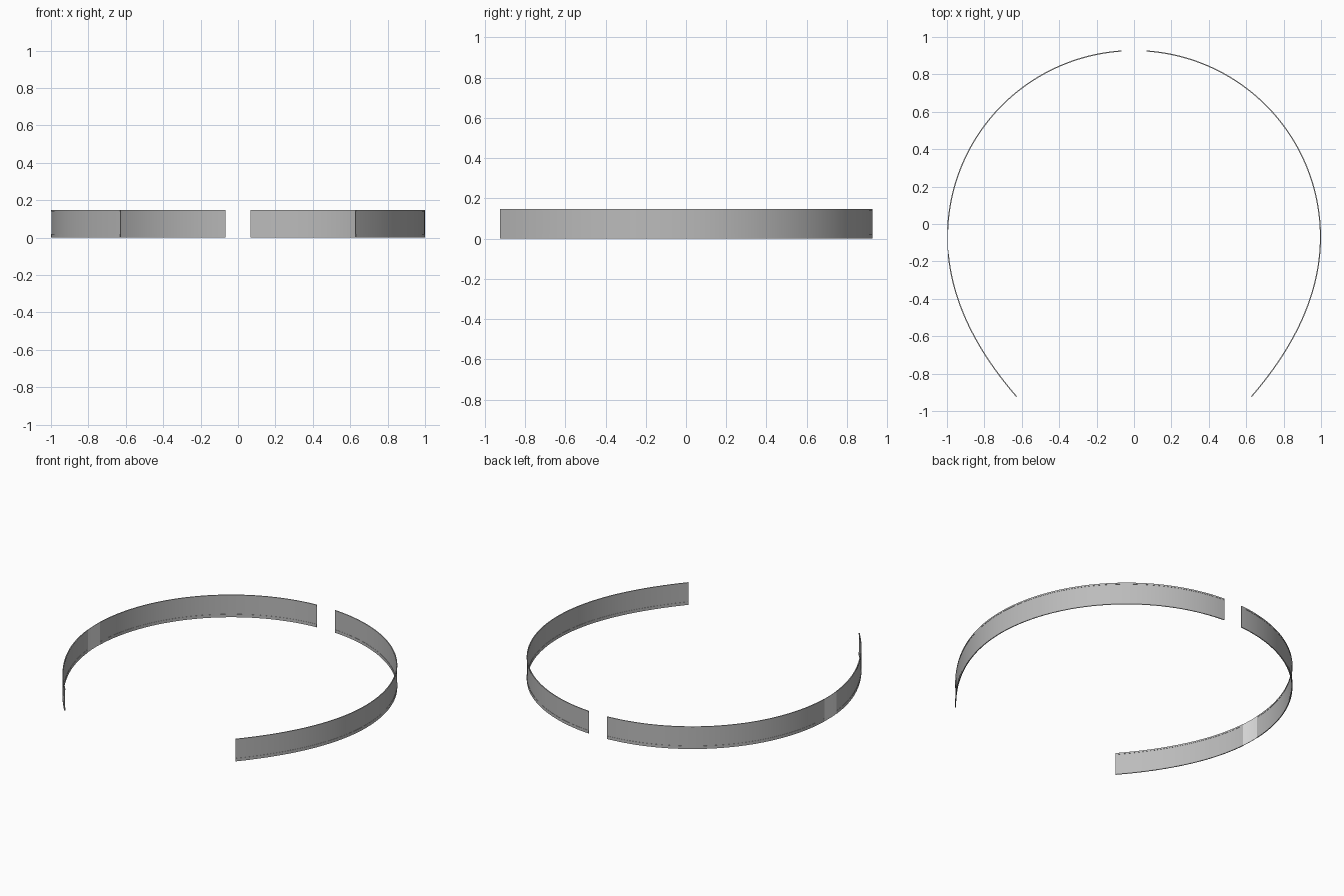
import bpy
import bmesh
import math

if "Cube" in bpy.data.objects:
    bpy.data.objects.remove(bpy.data.objects["Cube"], do_unlink=True)


def make_material(name, value):
    mat = bpy.data.materials.new(name)
    mat.use_nodes = True
    color = (value, value, value, 1)
    mat.diffuse_color = color
    mat.node_tree.nodes["Principled BSDF"].inputs["Base Color"].default_value = color
    return mat


grey = make_material("grey metal", 0.5)
white = make_material("white panel", 1.0)

HEIGHT = 0.148
CENTRE_Y = -0.07
BEND = 0.506
BACK_END, FRONT_END = 1.504, -0.855


def path(s):
    """Point and outward normal: round arc at the back, parabola at the front."""
    if s > 0:
        return (math.cos(s), CENTRE_Y + math.sin(s)), (math.cos(s), math.sin(s))
    slope = 2 * BEND * s
    length = math.hypot(1, slope)
    return (1 - BEND * s * s, CENTRE_Y + s), (1 / length, slope / length)


def band(name, start, end, side, profile, mat):
    """Sweep a closed (offset, z) profile along part of the path."""
    steps = max(4, round(abs(end - start) * 40))
    bm = bmesh.new()
    rings = []
    for i in range(steps + 1):
        (x, y), (nx, ny) = path(start + (end - start) * i / steps)
        rings.append([bm.verts.new((side * (x + nx * o), y + ny * o, z))
                      for o, z in profile])
    n = len(profile)
    for a, b in zip(rings, rings[1:]):
        for j in range(n):
            k = (j + 1) % n
            bm.faces.new((a[j], a[k], b[k], b[j]))
    bm.faces.new(rings[0])
    bm.faces.new(rings[-1])
    bmesh.ops.recalc_face_normals(bm, faces=bm.faces)
    mesh = bpy.data.meshes.new(name)
    bm.to_mesh(mesh)
    bm.free()
    mesh.materials.append(mat)
    obj = bpy.data.objects.new(name, mesh)
    bpy.context.collection.objects.link(obj)
    bpy.ops.object.select_all(action="DESELECT")
    obj.select_set(True)
    bpy.context.view_layer.objects.active = obj
    bpy.ops.object.shade_smooth_by_angle(angle=math.radians(30))
    return obj


# Thin wall with a narrow lip along its top and bottom edges
outer, inner, wall_out, wall_in = 0, -0.006, -0.0015, -0.0045
low, high = 0.02, HEIGHT - 0.01
channel = [(outer, 0), (outer, low), (wall_out, low), (wall_out, high),
           (outer, high), (outer, HEIGHT), (inner, HEIGHT), (inner, high),
           (wall_in, high), (wall_in, low), (inner, low), (inner, 0)]
plain = [(wall_out, 0), (wall_out, HEIGHT), (wall_in, HEIGHT), (wall_in, 0)]

# Left side is one long band, right side is split by a white panel
GAP_BACK, GAP_FRONT = 0.04, -0.09
band("left_band", BACK_END, FRONT_END, 1, channel, grey)
band("right_back_band", BACK_END, GAP_BACK, -1, channel, grey)
band("right_front_band", GAP_FRONT, FRONT_END, -1, channel, grey)
band("right_panel", GAP_BACK, GAP_FRONT, -1, plain, white)
